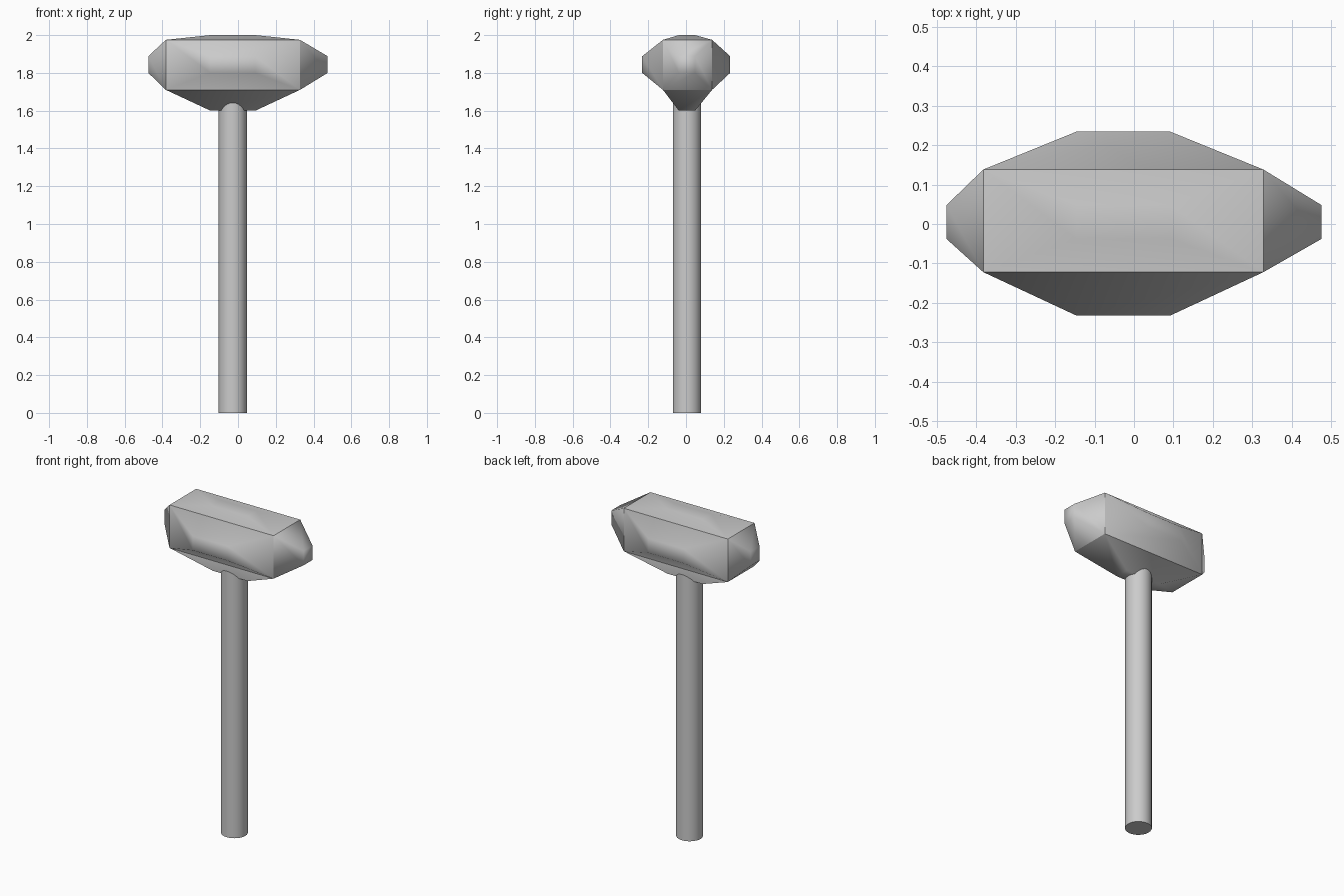
import bpy, bmesh
from mathutils import Vector

if "Cube" in bpy.data.objects:
    bpy.data.objects.remove(bpy.data.objects["Cube"])

# Head: a block with a tapered boss on each of its six sides
LO, HI = Vector((-0.382, -0.122, 1.71)), Vector((0.328, 0.138, 1.975))   # block corners
CAP_LO, CAP_HI = Vector((-0.146, -0.038, 1.80)), Vector((0.092, 0.048, 1.888))  # boss end faces
TIP_LO, TIP_HI = Vector((-0.475, -0.232, 1.60)), Vector((0.475, 0.234, 2.0))  # boss reach

bm = bmesh.new()
bmesh.ops.create_cube(bm, size=2)
for v in bm.verts:
    v.co = Vector([HI[i] if v.co[i] > 0 else LO[i] for i in range(3)])
for e in bm.edges:
    e.smooth = False
bm.normal_update()
mid = (LO + HI) / 2
for face in list(bm.faces):
    n = face.normal.copy()
    axis = max(range(3), key=lambda i: abs(n[i]))
    bmesh.ops.inset_individual(bm, faces=[face], thickness=0.02)
    for v in face.verts:
        v.co = Vector([(TIP_HI if n[i] > 0 else TIP_LO)[i] if i == axis
                       else (CAP_HI if v.co[i] > mid[i] else CAP_LO)[i]
                       for i in range(3)])
for f in bm.faces:
    f.smooth = True
# Only the block edges stay crisp
for e in bm.edges:
    e.smooth = not all(all(abs(v.co[i] - LO[i]) < 1e-4 or abs(v.co[i] - HI[i]) < 1e-4
                           for i in range(3)) for v in e.verts)
bmesh.ops.recalc_face_normals(bm, faces=bm.faces)
mesh = bpy.data.meshes.new("hammer_head")
bm.to_mesh(mesh)
bm.free()
bpy.context.collection.objects.link(bpy.data.objects.new("hammer_head", mesh))

# Handle: plain round shaft running into the head
top = 1.7
bpy.ops.mesh.primitive_cylinder_add(vertices=32, radius=0.075, depth=top,
                                    location=(-0.028, 0.005, top / 2))
bpy.context.object.name = "handle"
bpy.ops.object.shade_smooth_by_angle()
